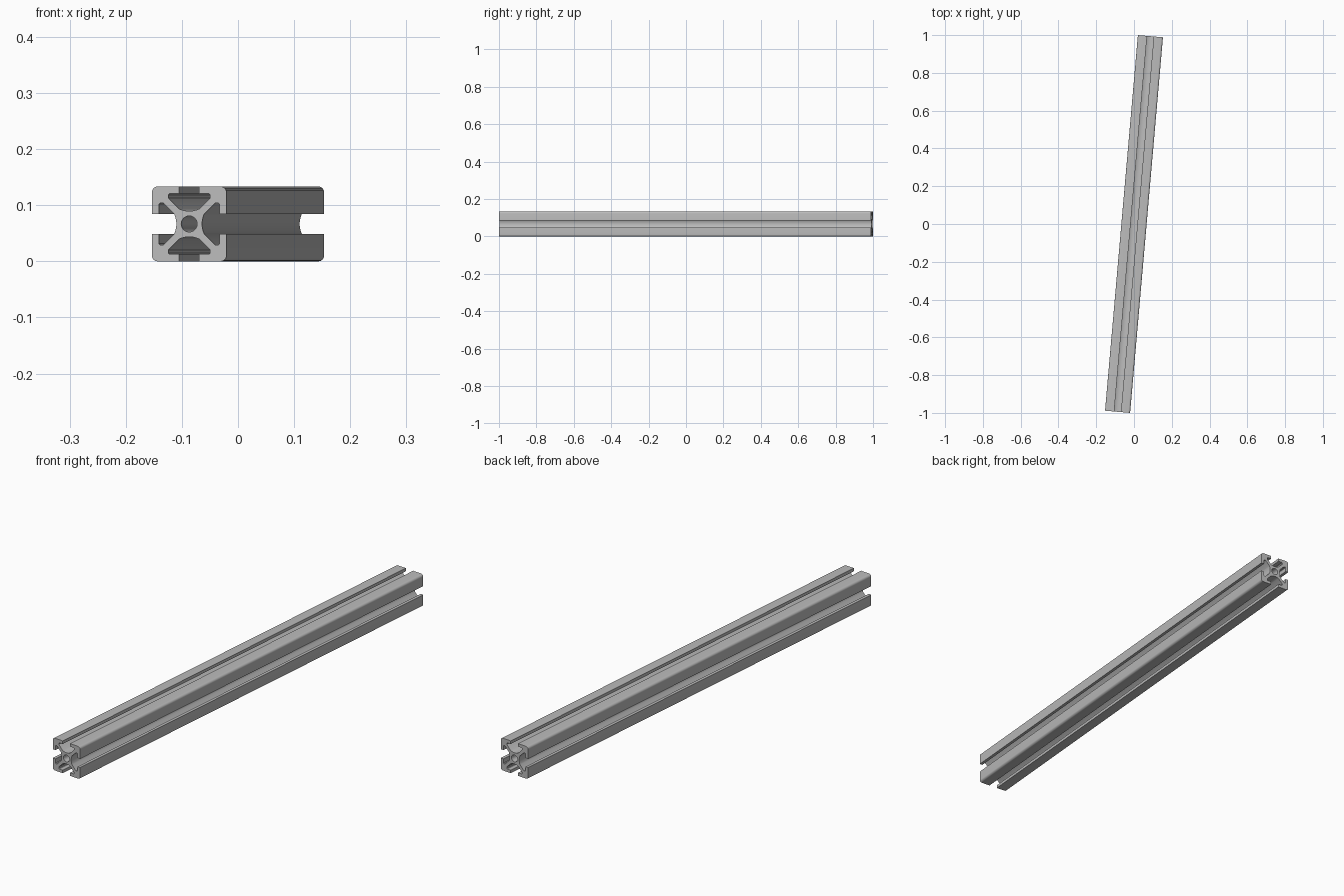
import bpy, bmesh, math
from mathutils import Matrix, Vector

if "Cube" in bpy.data.objects:
    bpy.data.objects.remove(bpy.data.objects["Cube"], do_unlink=True)

UNIT = 0.00666      # one profile unit; the section is 20 units square
LENGTH = 1.996
HALF = 10.0
CORNER = 1.5
MOUTH = 2.7         # half width of the slot opening
FLOOR = 3.45        # slot floor at its middle
RISE = 0.6          # rise of the concave floor at its ends

# Aluminium material
metal = bpy.data.materials.new("grey_aluminium")
grey = (0.5, 0.5, 0.5, 1.0)
metal.diffuse_color = grey
metal.use_nodes = True
metal.node_tree.nodes["Principled BSDF"].inputs["Base Color"].default_value = grey


def arc(cx, cz, radius, start, end, steps):
    angles = [math.radians(start + (end - start) * i / steps) for i in range(steps + 1)]
    return [(cx + radius * math.cos(a), cz + radius * math.sin(a)) for a in angles]


def slot_side():
    """Rounded corner followed by one T-slot, left to right along the top."""
    corner = arc(CORNER - HALF, HALF - CORNER, CORNER, 180, 90, 6)
    half_slot = [(-MOUTH, HALF), (-MOUTH, 8.1), (-5.3, 8.1), (-5.6, 7.8), (-5.6, 6.95)]
    bowl = [(MOUTH * i / 5, FLOOR + RISE * (i / 5) ** 2) for i in range(-5, 6)]
    return corner + half_slot + bowl + [(-x, z) for x, z in reversed(half_slot)]


def add_loop(bm, points):
    verts = [bm.verts.new((x * UNIT, -LENGTH / 2, z * UNIT)) for x, z in points]
    return [bm.edges.new((v, verts[i - 1])) for i, v in enumerate(verts)]


# Full outline: the same side turned four times around the axis
outline = []
for k in range(4):
    turn = Matrix.Rotation(-k * math.pi / 2, 2)
    outline += [tuple(turn @ Vector(p)) for p in slot_side()]

# Section with a centre bore, extruded to a long bar
bm = bmesh.new()
edges = add_loop(bm, outline) + add_loop(bm, arc(0, 0, 2.15, 0, 345, 23))
bmesh.ops.triangle_fill(bm, edges=edges, use_beauty=True, use_dissolve=False)
section = bm.faces[:]
result = bmesh.ops.extrude_face_region(bm, geom=section, use_keep_orig=True)
moved = [g for g in result["geom"] if isinstance(g, bmesh.types.BMVert)]
bmesh.ops.translate(bm, verts=moved, vec=(0, LENGTH, 0))
bmesh.ops.recalc_face_normals(bm, faces=bm.faces[:])

mesh = bpy.data.meshes.new("slotted_bar")
bm.to_mesh(mesh)
bm.free()
mesh.materials.append(metal)

# Place the bar on the ground, turned slightly
bar = bpy.data.objects.new("slotted_bar", mesh)
bpy.context.collection.objects.link(bar)
bar.location.z = HALF * UNIT
bar.rotation_euler.z = math.radians(-5)

bpy.ops.object.select_all(action="DESELECT")
bar.select_set(True)
bpy.context.view_layer.objects.active = bar
bpy.ops.object.shade_smooth_by_angle(angle=math.radians(25))
